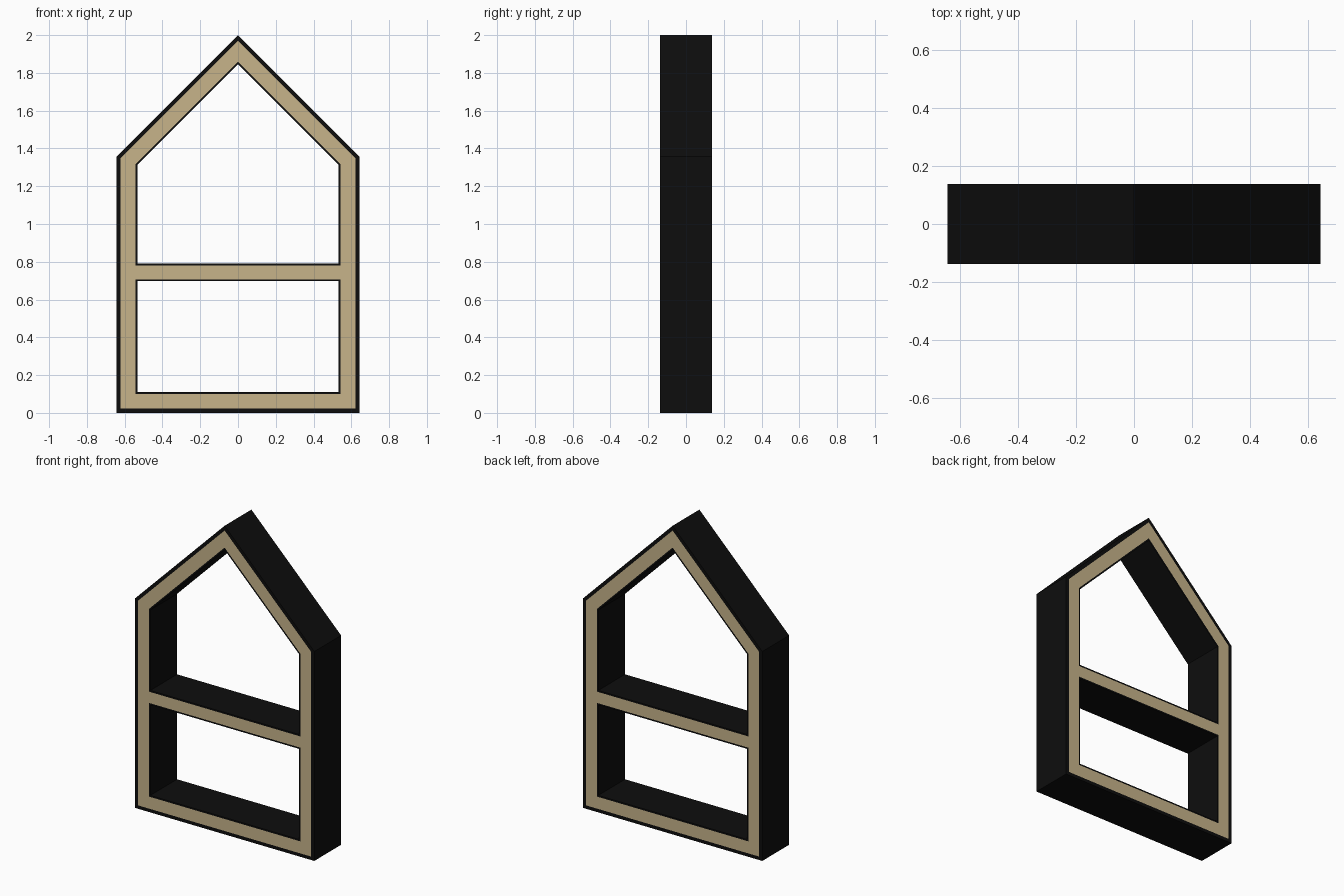
import bpy
import bmesh

cube = bpy.data.objects.get("Cube")
if cube:
    bpy.data.objects.remove(cube, do_unlink=True)

HALF, EAVE, DEPTH = 0.643, 1.357, 0.137   # outer half width, eave height, half depth
WALL, SKIN, LINE = 0.11, 0.022, 0.01      # board thickness, outer and inner veneer
SHELF_LOW, SHELF_TOP = 0.697, 0.79
BLACK, WOOD = 0, 1


def material(name, colour):
    mat = bpy.data.materials.new(name)
    mat.use_nodes = True
    mat.diffuse_color = colour
    mat.node_tree.nodes["Principled BSDF"].inputs["Base Color"].default_value = colour
    return mat


def house(inset, base):
    """Gabled outline with a 45 degree roof, inset evenly from the outside."""
    w, e = HALF - inset, EAVE - 0.414 * inset
    return [(-w, base), (w, base), (w, e), (0, e + w), (-w, e)]


def box(inset, low, high):
    w = HALF - inset
    return [(-w, low), (w, low), (w, high), (-w, high)]


# Each pair is a visible rim and the edge of the wood face beside it
edge = WALL - LINE
pairs = [
    (house(0, 0), house(SKIN, SKIN)),
    (house(WALL, SHELF_TOP), house(edge, SHELF_TOP - LINE)),
    (box(WALL, WALL, SHELF_LOW), box(edge, edge, SHELF_LOW + LINE)),
]

bm = bmesh.new()


def strip(a, b):
    """Black quads joining two matching loops."""
    for i in range(len(a)):
        j = (i + 1) % len(a)
        bm.faces.new((a[i], a[j], b[j], b[i])).material_index = BLACK


def loop(points, y):
    return [bm.verts.new((x, y, z)) for x, z in points]


# Veneer edges and wood faces, front and back
rims = []
for y in (-DEPTH, DEPTH):
    side, wood_edges = [], []
    for rim_points, wood_points in pairs:
        rim, wood = loop(rim_points, y), loop(wood_points, y)
        strip(rim, wood)
        wood_edges += [bm.edges.get((wood[i - 1], wood[i])) for i in range(len(wood))]
        side.append(rim)
    filled = bmesh.ops.triangle_fill(bm, edges=wood_edges, use_beauty=True, normal=(0, y, 0))
    for item in filled["geom"]:
        if isinstance(item, bmesh.types.BMFace):
            item.material_index = WOOD
    rims.append(side)

# Outer shell and the linings of both openings
for front, back in zip(*rims):
    strip(front, back)

bmesh.ops.recalc_face_normals(bm, faces=bm.faces[:])
mesh = bpy.data.meshes.new("gabled_shelf_frame")
bm.to_mesh(mesh)
bm.free()
mesh.materials.append(material("black veneer", (0.004, 0.004, 0.004, 1)))
mesh.materials.append(material("pale wood", (0.57, 0.455, 0.255, 1)))
frame = bpy.data.objects.new("gabled_shelf_frame", mesh)
bpy.context.collection.objects.link(frame)
